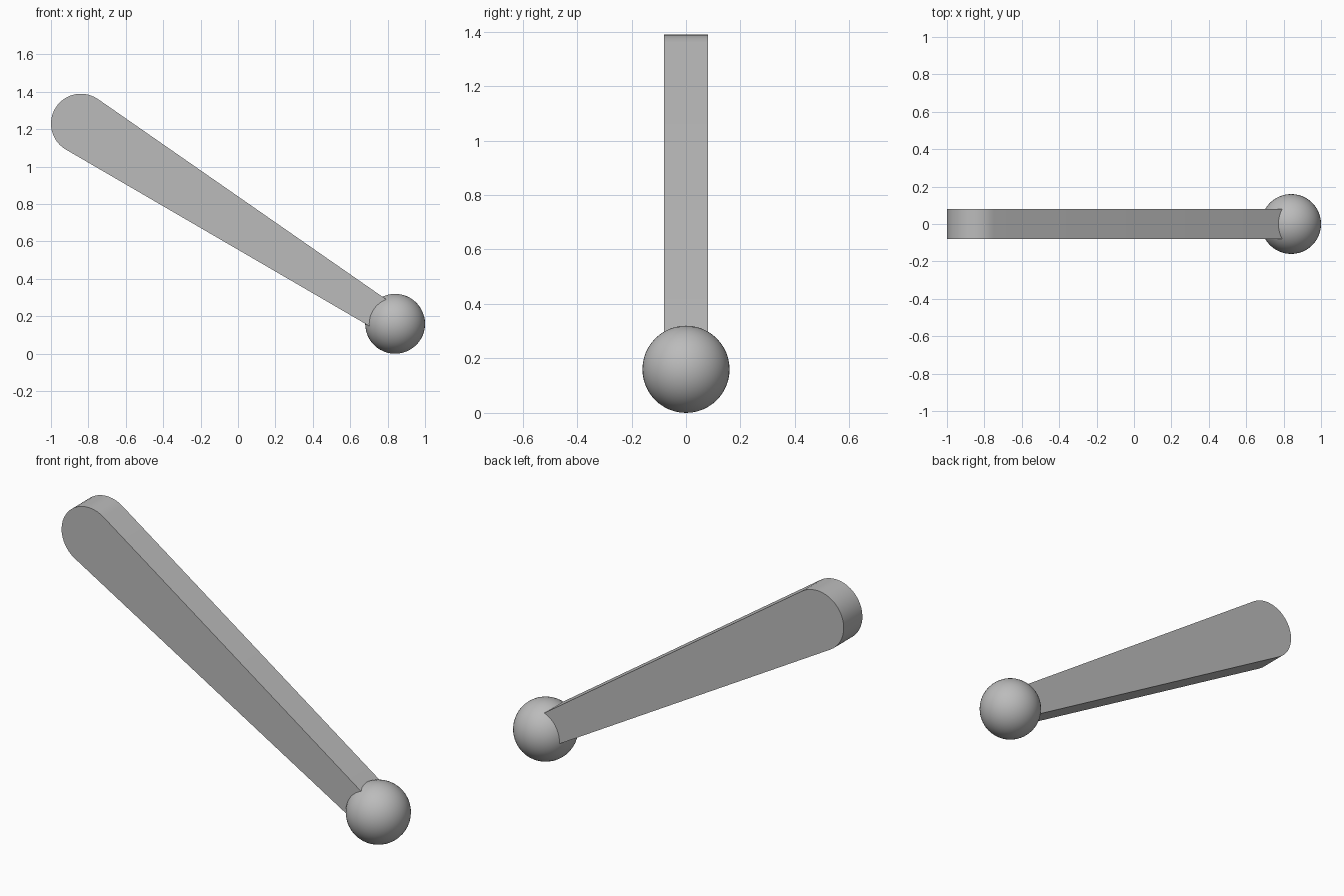
import bpy, bmesh, math
from mathutils import Vector

cube = bpy.data.objects.get("Cube")
if cube:
    bpy.data.objects.remove(cube, do_unlink=True)

grey = bpy.data.materials.new("mid grey")
grey.use_nodes = True
colour = (0.5, 0.5, 0.5, 1)
grey.diffuse_color = colour
grey.node_tree.nodes["Principled BSDF"].inputs["Base Color"].default_value = colour

BALL_R = 0.16
WIDE_R = 0.16
NARROW_R = 0.08
HALF_DEPTH = 0.08
wide = Vector((-0.84, 0, 1.23))
ball = Vector((0.84, 0, BALL_R))


def finish(name, bm):
    """Turn a bmesh into a grey object with smooth curves and sharp edges."""
    bmesh.ops.recalc_face_normals(bm, faces=bm.faces[:])
    mesh = bpy.data.meshes.new(name)
    bm.to_mesh(mesh)
    bm.free()
    mesh.materials.append(grey)
    obj = bpy.data.objects.new(name, mesh)
    bpy.context.collection.objects.link(obj)
    bpy.ops.object.select_all(action='DESELECT')
    obj.select_set(True)
    bpy.context.view_layer.objects.active = obj
    bpy.ops.object.shade_smooth_by_angle(angle=math.radians(30))
    return obj


def arc(centre, radius, start, sweep, steps=24):
    """Points of a rounded end in the xz plane, on the front side."""
    for i in range(steps + 1):
        a = start + sweep * i / steps
        yield centre + Vector((radius * math.cos(a), -HALF_DEPTH, radius * math.sin(a)))


# Tapered arm: two round ends joined by their common tangents
axis = ball - wide
angle = math.atan2(axis.z, axis.x)
tangent = math.acos((WIDE_R - NARROW_R) / axis.length)
outline = list(arc(wide, WIDE_R, angle + tangent, 2 * (math.pi - tangent)))
outline += list(arc(ball, NARROW_R, angle - tangent, 2 * tangent))

bm = bmesh.new()
face = bm.faces.new([bm.verts.new(p) for p in outline])
extruded = bmesh.ops.extrude_face_region(bm, geom=[face], use_keep_orig=True)["geom"]
bmesh.ops.translate(bm, vec=(0, 2 * HALF_DEPTH, 0),
                    verts=[v for v in extruded if isinstance(v, bmesh.types.BMVert)])
finish("tapered_arm", bm)

# Ball at the narrow end
bm = bmesh.new()
bmesh.ops.create_uvsphere(bm, u_segments=48, v_segments=24, radius=BALL_R)
bmesh.ops.translate(bm, vec=ball, verts=bm.verts[:])
finish("ball_end", bm)
